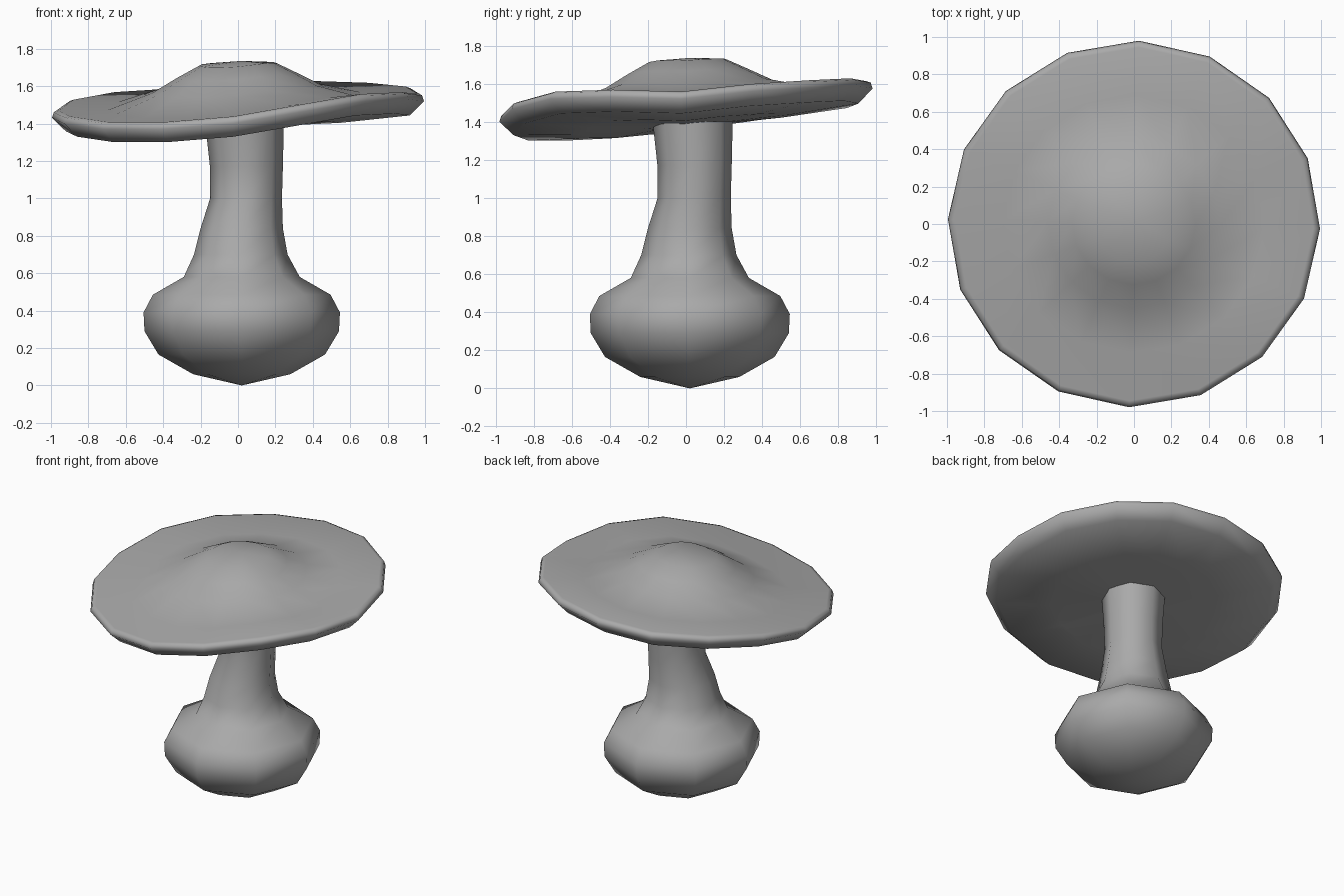
import bpy, bmesh
from math import sin, cos, pi, radians

cube = bpy.data.objects.get("Cube")
if cube:
    bpy.data.objects.remove(cube, do_unlink=True)

grey = bpy.data.materials.new("plain_grey")
grey.use_nodes = True
colour = (0.4, 0.4, 0.4, 1)
grey.diffuse_color = colour
grey.node_tree.nodes["Principled BSDF"].inputs["Base Color"].default_value = colour


def loft(name, rings, start, end=None):
    """Skin a stack of rings, closing the start (and end) with a fan to a tip."""
    bm = bmesh.new()
    loops = [[bm.verts.new(p) for p in ring] for ring in rings]
    n = len(loops[0])
    for a, b in zip(loops, loops[1:]):
        for i in range(n):
            j = (i + 1) % n
            bm.faces.new((a[i], a[j], b[j], b[i]))
    for tip, ring in ((start, loops[0]), (end, loops[-1])):
        if tip:
            v = bm.verts.new(tip)
            for i in range(n):
                bm.faces.new((v, ring[i], ring[(i + 1) % n]))
    bmesh.ops.recalc_face_normals(bm, faces=bm.faces)
    mesh = bpy.data.meshes.new(name)
    bm.to_mesh(mesh)
    bm.free()
    mesh.materials.append(grey)
    mesh.shade_smooth()
    obj = bpy.data.objects.new(name, mesh)
    bpy.context.collection.objects.link(obj)
    return obj


# Stem: eight sides with a fat bulb; each row is height, radius, sideways shift
STEM = [(0.06, 0.26, 0.02), (0.165, 0.445, 0.02), (0.29, 0.52, 0.02),
        (0.39, 0.525, 0.02), (0.485, 0.475, 0.02), (0.58, 0.31, 0.02),
        (0.70, 0.25, 0.015), (0.84, 0.22, 0.02), (1.0, 0.192, 0.043),
        (1.17, 0.195, 0.045), (1.40, 0.21, 0.035)]
stem_rings = [[(s + r * cos(i * pi / 4), s + r * sin(i * pi / 4), z) for i in range(8)]
              for z, r, s in STEM]
loft("stem", stem_rings, (0.02, 0.02, 0))

# Cap: sixteen sides with a wavy, tilted rim; heights run anticlockwise from +x
RIM = [1.53, 1.57, 1.59, 1.60, 1.585, 1.56, 1.54, 1.50,
       1.44, 1.41, 1.38, 1.38, 1.41, 1.475, 1.53, 1.54]
MEAN = sum(RIM) / len(RIM)
# Each row is radius, height above the mean rim, share of the rim wave
CAP = [(0.21, 0.215, 0.15), (0.33, 0.155, 0.25), (0.46, 0.085, 0.4),
       (0.70, 0.015, 0.75), (0.96, 0.028, 1), (0.985, 0.02, 1), (0.995, -0.01, 1),
       (0.92, -0.085, 0.95), (0.55, -0.115, 0.6), (0.21, -0.12, 0.2)]


def cap_point(i, r, lift, wave):
    a = i * pi / 8 - radians(1.5)
    return (r * cos(a), r * 0.985 * sin(a), MEAN + lift + wave * (RIM[i] - MEAN))


cap_rings = [[cap_point(i, *row) for i in range(16)] for row in CAP]
loft("cap", cap_rings, (0.02, 0.02, 1.735), (0.03, 0.03, MEAN - 0.12))
